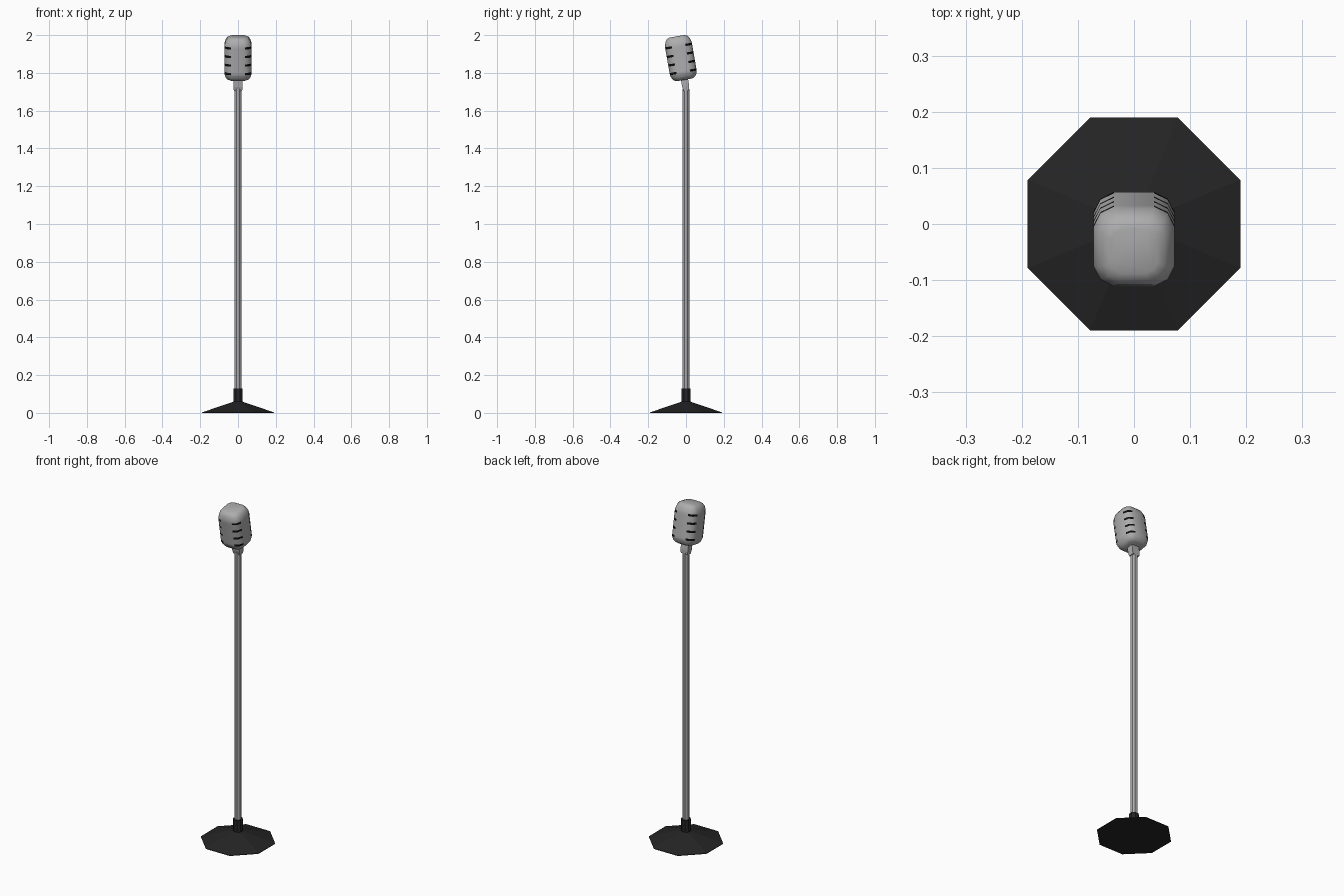
import bpy, bmesh, math
from mathutils import Matrix

if "Cube" in bpy.data.objects:
    bpy.data.objects.remove(bpy.data.objects["Cube"])


def mat(name, v):
    m = bpy.data.materials.new(name)
    m.diffuse_color = (v, v, v, 1)
    m.use_nodes = True
    m.node_tree.nodes["Principled BSDF"].inputs["Base Color"].default_value = m.diffuse_color
    return m


CHROME = mat("brushed_metal", 0.42)
BLACK = mat("black_metal", 0.018)
SLOT = mat("slot_black", 0.003)


def loft(name, rings, mats, rule=None):
    """Skin a stack of equal-count point rings and cap both ends."""
    bm = bmesh.new()
    vs = [[bm.verts.new(p) for p in r] for r in rings]
    n = len(rings[0])
    for i in range(len(vs) - 1):
        for j in range(n):
            k = (j + 1) % n
            f = bm.faces.new((vs[i][j], vs[i][k], vs[i + 1][k], vs[i + 1][j]))
            if rule:
                f.material_index = rule(i, j)
    bm.faces.new(vs[0][::-1])
    bm.faces.new(vs[-1])
    bmesh.ops.recalc_face_normals(bm, faces=bm.faces)
    me = bpy.data.meshes.new(name)
    bm.to_mesh(me)
    bm.free()
    for m in mats:
        me.materials.append(m)
    ob = bpy.data.objects.new(name, me)
    bpy.context.collection.objects.link(ob)
    return ob


def octagon(r, z):
    return [(r * math.cos(math.radians(22.5 + 45 * i)),
             r * math.sin(math.radians(22.5 + 45 * i)), z) for i in range(8)]


# stand: shallow pyramid foot, collar and pole
loft("base", [octagon(0.205, 0), octagon(0.205, 0.003), octagon(0.024, 0.06)], [BLACK])
loft("base_collar", [octagon(0.027, 0.05), octagon(0.027, 0.13)], [BLACK])
loft("pole", [octagon(0.0195, 0.12), octagon(0.0195, 1.715)], [CHROME])

# everything above the pole leans forward
TILT = Matrix.Translation((0, 0, 1.72)) @ Matrix.Rotation(math.radians(10), 4, 'X')


def square(hx, hy, z):
    return [(hx, hy, z), (-hx, hy, z), (-hx, -hy, z), (hx, -hy, z)]


neck = loft("neck", [square(0.022, 0.015, -0.014), square(0.024, 0.019, 0.01),
                     square(0.024, 0.019, 0.06)], [CHROME])
neck.matrix_world = TILT


# head: rounded square section, four points per corner side
def section(s, z):
    quarter = [(0.072, -0.036), (0.072, 0.036), (0.060, 0.060)]
    pts = []
    for q in range(4):
        c, d = ((1, 0), (0, 1), (-1, 0), (0, -1))[q]
        pts += [(s * (x * c - y * d), s * (x * d + y * c), z) for x, y in quarter]
    return pts


slots = [0.087 + 0.046 * i for i in range(4)]
H = 0.006
stack = [(0.58, 0.044), (0.77, 0.050), (0.92, 0.063), (0.98, 0.077)]
for z in slots:
    stack += [(1.0, z - H), (1.0, z + H)]
stack += [(0.97, 0.242), (0.90, 0.258), (0.76, 0.272), (0.56, 0.278)]


def slot_rule(i, j):
    # black on corner faces of the slot bands
    return 1 if 4 <= i <= 10 and i % 2 == 0 and j % 3 != 0 else 0


head = loft("microphone_head", [section(s, z) for s, z in stack], [CHROME, SLOT], slot_rule)
head.matrix_world = TILT
bpy.context.view_layer.objects.active = head
head.select_set(True)
bpy.ops.object.shade_smooth_by_angle(angle=math.radians(50))
